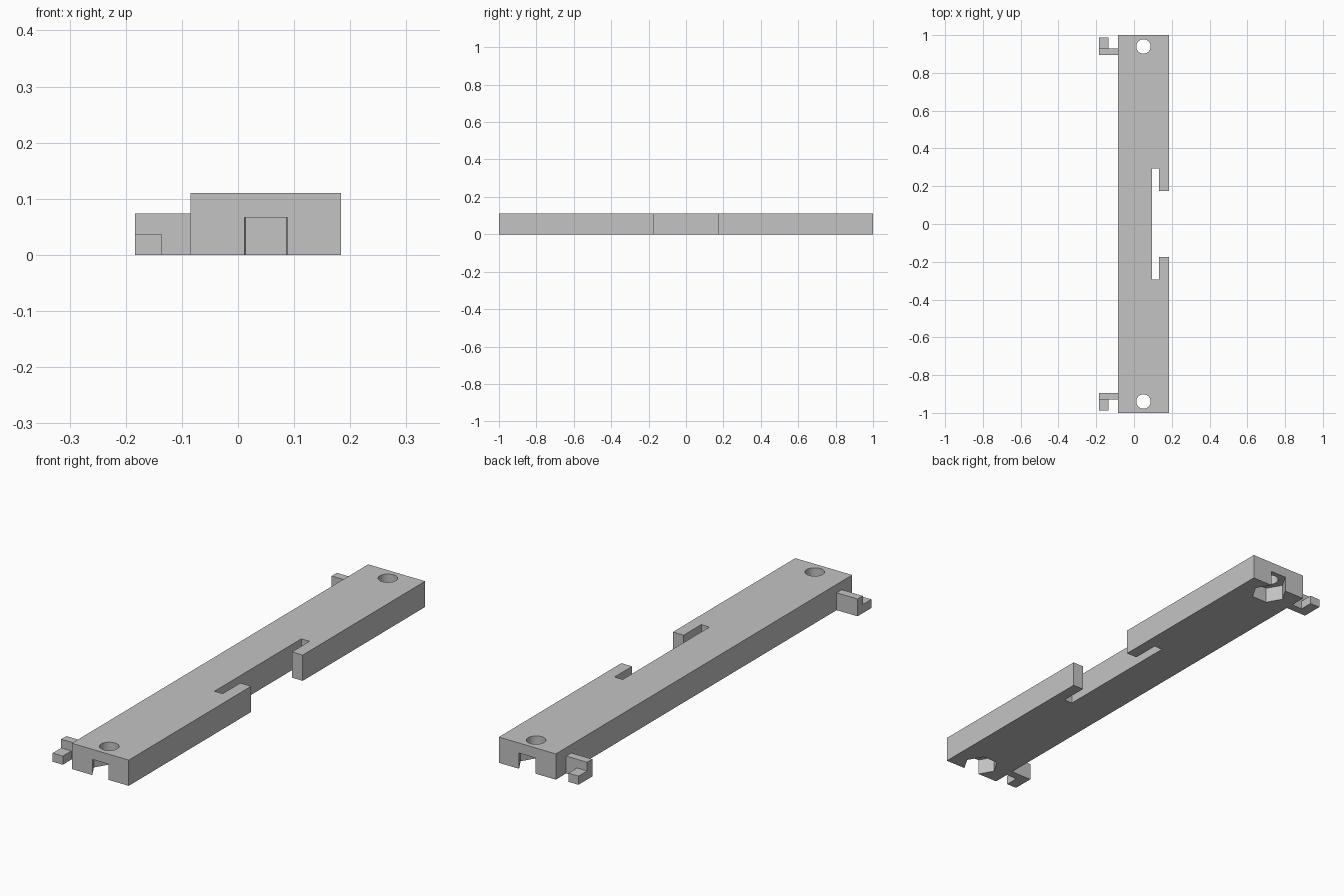
import bpy
import bmesh
import math

cube = bpy.data.objects.get("Cube")
if cube:
    bpy.data.objects.remove(cube, do_unlink=True)

grey = bpy.data.materials.new("plain grey")
grey.use_nodes = True
colour = (0.55, 0.55, 0.55, 1)
grey.diffuse_color = colour
grey.node_tree.nodes["Principled BSDF"].inputs["Base Color"].default_value = colour


def prism(name, outline, z0, z1):
    """Extrude a plan outline from z0 up to z1."""
    bm = bmesh.new()
    base = bm.faces.new([bm.verts.new((x, y, z0)) for x, y in outline])
    top = bmesh.ops.extrude_face_region(bm, geom=[base])["geom"]
    verts = [v for v in top if isinstance(v, bmesh.types.BMVert)]
    bmesh.ops.translate(bm, verts=verts, vec=(0, 0, z1 - z0))
    bmesh.ops.recalc_face_normals(bm, faces=bm.faces)
    mesh = bpy.data.meshes.new(name)
    bm.to_mesh(mesh)
    bm.free()
    mesh.materials.append(grey)
    obj = bpy.data.objects.new(name, mesh)
    bpy.context.collection.objects.link(obj)
    return obj


def polygon(x, y, radius, sides):
    return [(x + radius * math.cos(math.tau * i / sides),
             y + radius * math.sin(math.tau * i / sides)) for i in range(sides)]


def cut(target, cutter):
    mod = target.modifiers.new(cutter.name, "BOOLEAN")
    mod.operation = "DIFFERENCE"
    mod.solver = "EXACT"
    mod.object = cutter
    cutter.hide_render = True
    cutter.hide_viewport = True
    cutter.display_type = "WIRE"


# Long bar with a T-shaped side notch
left, right, height = -0.085, 0.184, 0.11
upper = [(right, 0.174), (0.133, 0.174), (0.133, 0.293), (0.094, 0.293)]
notch = [(x, -y) for x, y in upper] + upper[::-1]
bar = prism("bar", [(left, -1), (right, -1)] + notch + [(right, 1), (left, 1)], 0, height)

for side, end in ((-1, "front"), (1, "back")):
    # Screw hole with a hexagonal nut pocket open at the end
    hole_y = side * 0.94
    cut(bar, prism(end + "_nut_pocket_cutter", polygon(0.05, hole_y, 0.073, 6), -0.05, 0.067))
    cut(bar, prism(end + "_screw_hole_cutter", polygon(0.05, hole_y, 0.038, 48), -0.1, 0.2))

    # Side arm with a low hook pointing to the end
    arm = [(-0.184, 0.895), (left, 0.895), (left, 0.93), (-0.184, 0.93)]
    hook = [(-0.184, 0.93), (-0.136, 0.93), (-0.136, 0.988), (-0.184, 0.988)]
    prism(end + "_arm", [(x, side * y) for x, y in arm], 0, 0.074)
    prism(end + "_hook", [(x, side * y) for x, y in hook], 0, 0.037)

# Smooth the round holes, keep the edges sharp
bpy.ops.object.select_all(action="DESELECT")
bpy.context.view_layer.objects.active = bar
for obj in bpy.context.collection.objects:
    if obj.name.endswith("screw_hole_cutter"):
        for face in obj.data.polygons:
            face.use_smooth = abs(face.normal.z) < 0.5
bpy.context.view_layer.update()
for mod in [m.name for m in bar.modifiers]:
    bpy.ops.object.modifier_apply(modifier=mod)
bar.select_set(True)
bpy.ops.object.shade_smooth_by_angle(angle=math.radians(30))
for obj in [o for o in bpy.data.objects if o.name.endswith("_cutter")]:
    bpy.data.objects.remove(obj, do_unlink=True)
